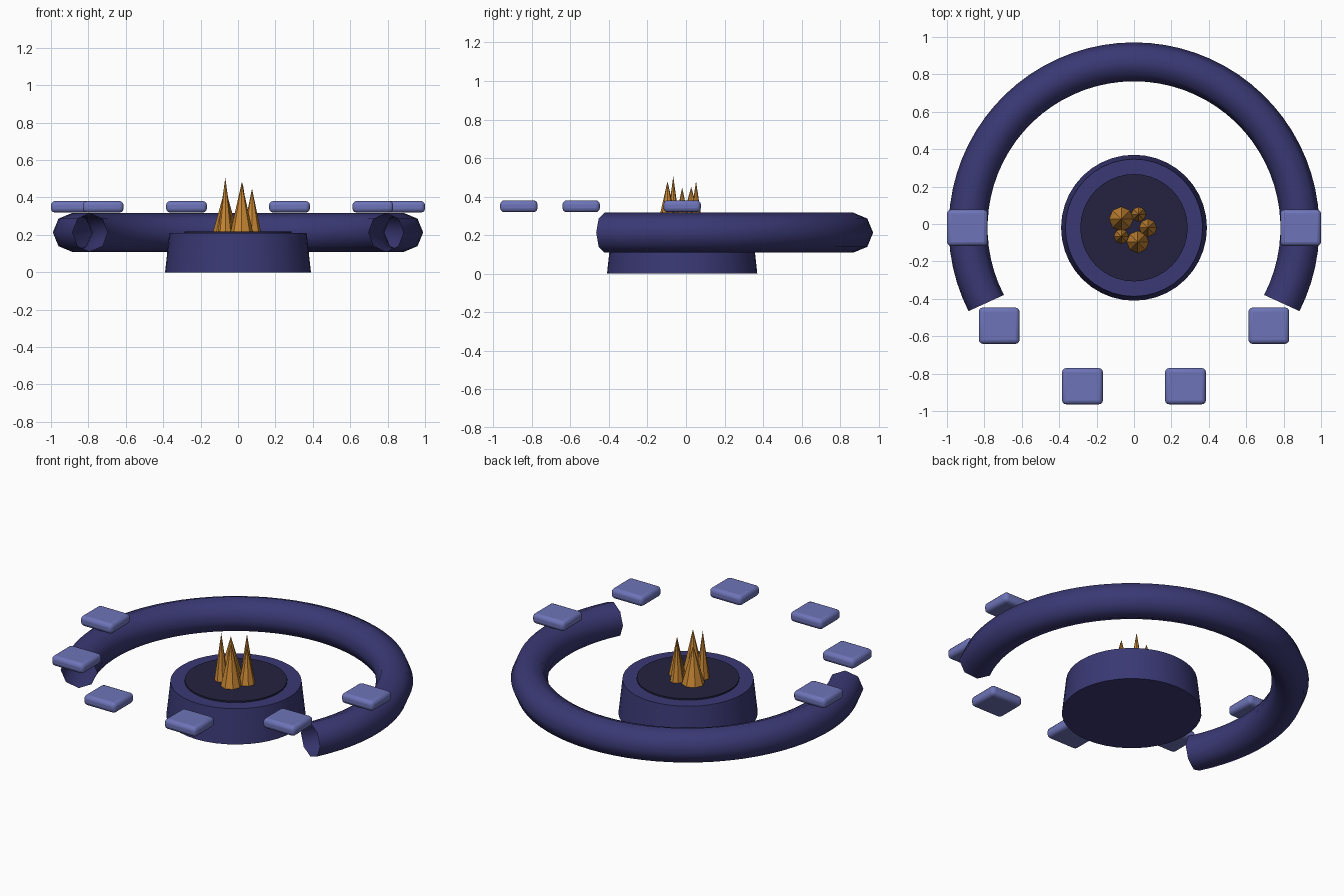
import bpy
from math import cos, sin, pi, radians

cube = bpy.data.objects.get("Cube")
if cube:
    bpy.data.objects.remove(cube, do_unlink=True)

CY = -0.02          # centre of the round layout
RING = 0.887        # radius of the bench and the seat circle


def material(name, rgb):
    m = bpy.data.materials.new(name)
    m.use_nodes = True
    m.diffuse_color = (*rgb, 1)
    m.node_tree.nodes["Principled BSDF"].inputs["Base Color"].default_value = (*rgb, 1)
    return m


indigo = material("indigo", (0.042, 0.04, 0.175))
ash = material("dark_ash", (0.017, 0.016, 0.05))
periwinkle = material("periwinkle", (0.155, 0.175, 0.48))
amber = material("amber", (0.6, 0.25, 0.035))


def cone(name, mat, x, y, z0, z1, r0, r1, sides, smooth=True):
    bpy.ops.mesh.primitive_cone_add(vertices=sides, radius1=r0, radius2=r1,
                                    depth=z1 - z0, location=(x, y, (z0 + z1) / 2))
    ob = bpy.context.object
    ob.name = name
    ob.data.materials.append(mat)
    if smooth:
        bpy.ops.object.shade_smooth_by_angle()
    return ob


# Tapered fire pit with its ash bed
cone("fire_pit", indigo, 0, CY, 0, 0.21, 0.39, 0.367, 40)
cone("ash_bed", ash, 0, CY, 0.2, 0.219, 0.287, 0.287, 40)

# Flames: x, y, base radius, tip height
flames = [(-0.068, 0.027, 0.066, 0.45), (0.025, 0.052, 0.04, 0.48),
          (0.075, -0.02, 0.048, 0.448), (0.02, -0.096, 0.06, 0.48),
          (-0.068, -0.066, 0.04, 0.506)]
for i, (x, y, r, top) in enumerate(flames):
    cone(f"flame_{i + 1}", amber, x, y, 0.215, top, r, 0, 8, smooth=False)

# Curved bench: an open-ended tube swept around the back
curve = bpy.data.curves.new("curved_bench", "CURVE")
curve.dimensions = "3D"
curve.bevel_depth = 0.104
curve.bevel_resolution = 2
curve.use_fill_caps = False
path = curve.splines.new("POLY")
steps = 48
path.points.add(steps)
for i, p in enumerate(path.points):
    a = radians(-27 + 234 * i / steps)
    p.co = (RING * cos(a), CY + RING * sin(a), 0.213, 1)
bench = bpy.data.objects.new("curved_bench", curve)
bench.data.materials.append(indigo)
bpy.context.collection.objects.link(bench)
bpy.ops.object.select_all(action="DESELECT")
bench.select_set(True)
bpy.context.view_layer.objects.active = bench
bpy.ops.object.convert(target="MESH")
bpy.ops.object.shade_smooth()

# Floating seat pads around the front half circle
for i in range(6):
    a = -pi * i / 5
    bpy.ops.mesh.primitive_cube_add(
        size=1, location=(0.891 * cos(a), CY + 0.891 * sin(a), 0.35))
    pad = bpy.context.object
    pad.name = f"seat_pad_{i + 1}"
    pad.scale = (0.218, 0.194, 0.062)
    bpy.ops.object.transform_apply(location=False, rotation=False, scale=True)
    pad.data.materials.append(periwinkle)
    bev = pad.modifiers.new("rounded_edges", "BEVEL")
    bev.width = 0.022
    bev.segments = 3
    bpy.ops.object.shade_smooth_by_angle()
